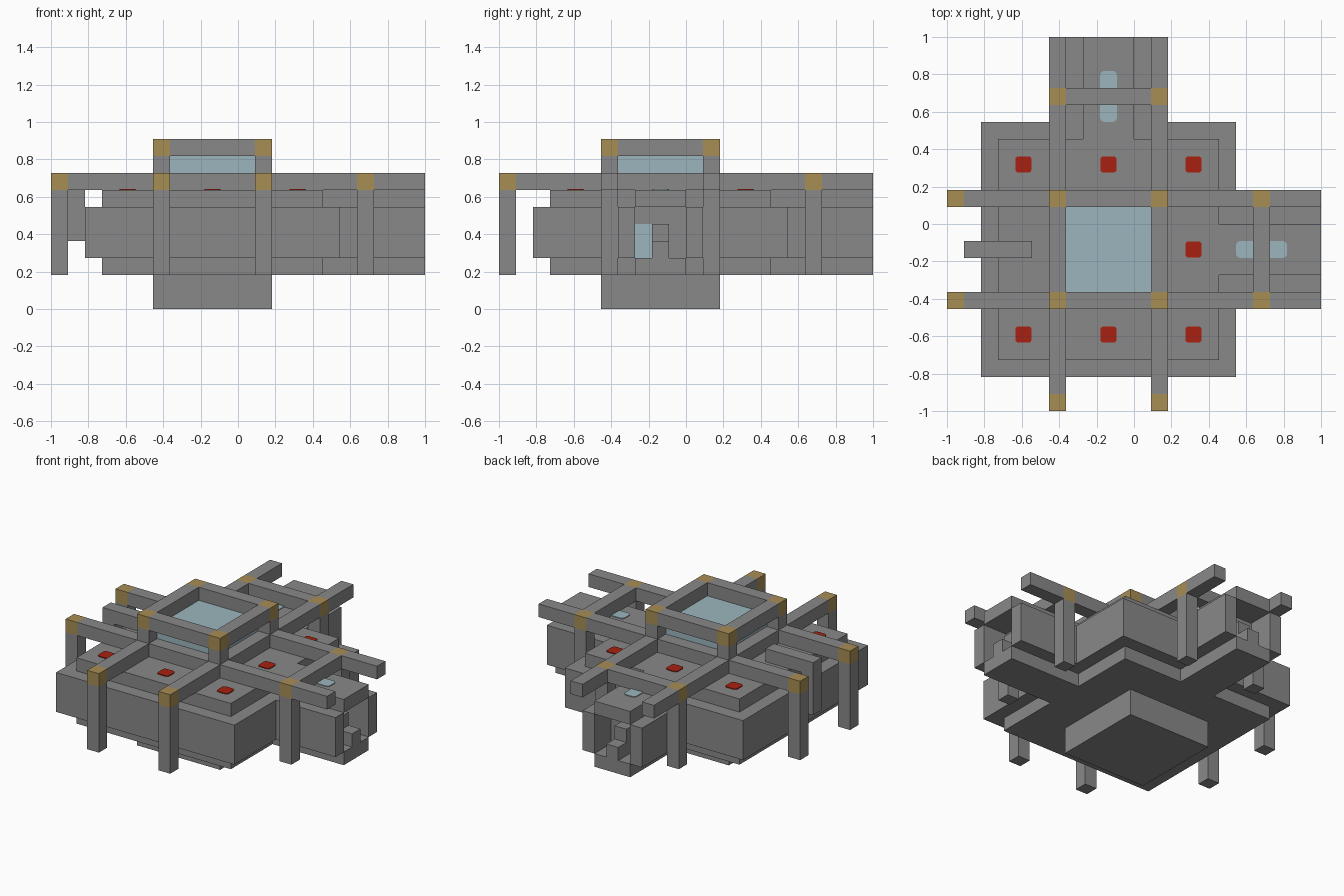
import bpy
import bmesh
from mathutils import Vector

old = bpy.data.objects.get("Cube")
if old:
    bpy.data.objects.remove(old, do_unlink=True)

U = 1 / 11  # one module of the building grid


def material(name, rgb):
    m = bpy.data.materials.new(name)
    m.use_nodes = True
    m.diffuse_color = (*rgb, 1)
    m.node_tree.nodes["Principled BSDF"].inputs["Base Color"].default_value = (*rgb, 1)
    return m


grey = material("hull grey", (0.25, 0.25, 0.25))
gold = material("joint gold", (0.39, 0.27, 0.09))
red = material("lamp red", (0.39, 0.015, 0.005))
glass = material("window blue", (0.33, 0.47, 0.51))


def box(name, lo, hi, mat=grey, swap=False, round_corners=0):
    """Box between two grid corners; swap exchanges the x and y axes."""
    if swap:
        lo, hi = (lo[1], lo[0], lo[2]), (hi[1], hi[0], hi[2])
    a, b = Vector(lo), Vector(hi)
    mid = (a + b) / 2 - Vector((11, 11, 0))
    size = b - a
    bm = bmesh.new()
    bmesh.ops.create_cube(bm, size=1)
    for v in bm.verts:
        v.co = Vector([(v.co[i] * size[i] + mid[i]) * U for i in range(3)])
    if round_corners:
        upright = [e for e in bm.edges
                   if abs(e.verts[0].co.z - e.verts[1].co.z) > 1e-5]
        bmesh.ops.bevel(bm, geom=upright, offset=round_corners * U,
                        segments=3, profile=0.5, affect='EDGES')
    mesh = bpy.data.meshes.new(name)
    bm.to_mesh(mesh)
    bm.free()
    mesh.materials.append(mat)
    obj = bpy.data.objects.new(name, mesh)
    bpy.context.collection.objects.link(obj)
    return obj


# Main hull: wide belt, taller core and lower block
box("hull_belt", (2, 2, 3), (17, 17, 6))
box("hull_core", (3, 3, 2), (16, 16, 7))
box("lower_block", (6, 6, 0), (13, 13, 2))

for swap in (False, True):
    side = "back" if swap else "left"

    # Frame rails with gold joints and legs
    for n, row in enumerate((6, 12)):
        tag = f"{side}_{n + 1}"
        box(f"rail_{tag}", (1, row, 7), (18, row + 1, 8), swap=swap)
        box(f"rail_end_{tag}", (19, row, 7), (22, row + 1, 8), swap=swap)
        for place, col in (("outer", 0), ("inner", 18)):
            box(f"{place}_joint_{tag}", (col, row, 7), (col + 1, row + 1, 8), gold, swap)
            box(f"{place}_leg_{tag}", (col, row, 2), (col + 1, row + 1, 7), swap=swap)
    box(f"cross_rail_{side}", (18, 7, 7), (19, 12, 8), swap=swap)

    # Docking arm with a hollow end
    for n, row in enumerate((7, 11)):
        box(f"arm_wall_{side}_{n + 1}", (17, row, 3), (22, row + 1, 6), swap=swap)
    box(f"arm_floor_{side}", (16, 8, 2), (22, 11, 3), swap=swap)
    box(f"arm_roof_{side}", (16, 8, 6), (22, 11, 7), swap=swap)
    box(f"arm_core_{side}", (17, 8, 3), (20, 11, 6), swap=swap)
    box(f"arm_door_glass_{side}", (20, 8, 3), (20.08, 9, 5), glass, swap)
    box(f"dock_step_{side}", (21, 9, 3), (22, 10, 4), swap=swap)
    box(f"dock_post_{side}", (20, 9, 3), (21, 10, 5), swap=swap)
    box(f"arm_skylight_{side}", (17, 9, 7), (20, 10, 7.06), glass, swap, 0.25)

# Glazed tower with a framed top
box("tower_glass", (7, 7, 7), (12, 12, 9), glass)
for x in (6, 12):
    for y in (6, 12):
        box(f"tower_post_{x}_{y}", (x, y, 8), (x + 1, y + 1, 9))
        box(f"tower_joint_{x}_{y}", (x, y, 9), (x + 1, y + 1, 10), gold)
for swap in (False, True):
    for row in (6, 12):
        box("tower_top_rail", (7, row, 9), (12, row + 1, 10), swap=swap)

# Hooked arm on the right side
box("hook_bar", (1, 9, 7), (5, 10, 8))
box("hook_drop", (1, 9, 4), (2, 10, 7))

# Roof lamps, leaving out the tower and the hook
for x in (4, 9, 14):
    for y in (4, 9, 14):
        if y != 9 or x == 14:
            box("roof_lamp", (x + 0.02, y + 0.02, 7), (x + 0.98, y + 0.98, 7.06),
                red, round_corners=0.2)
